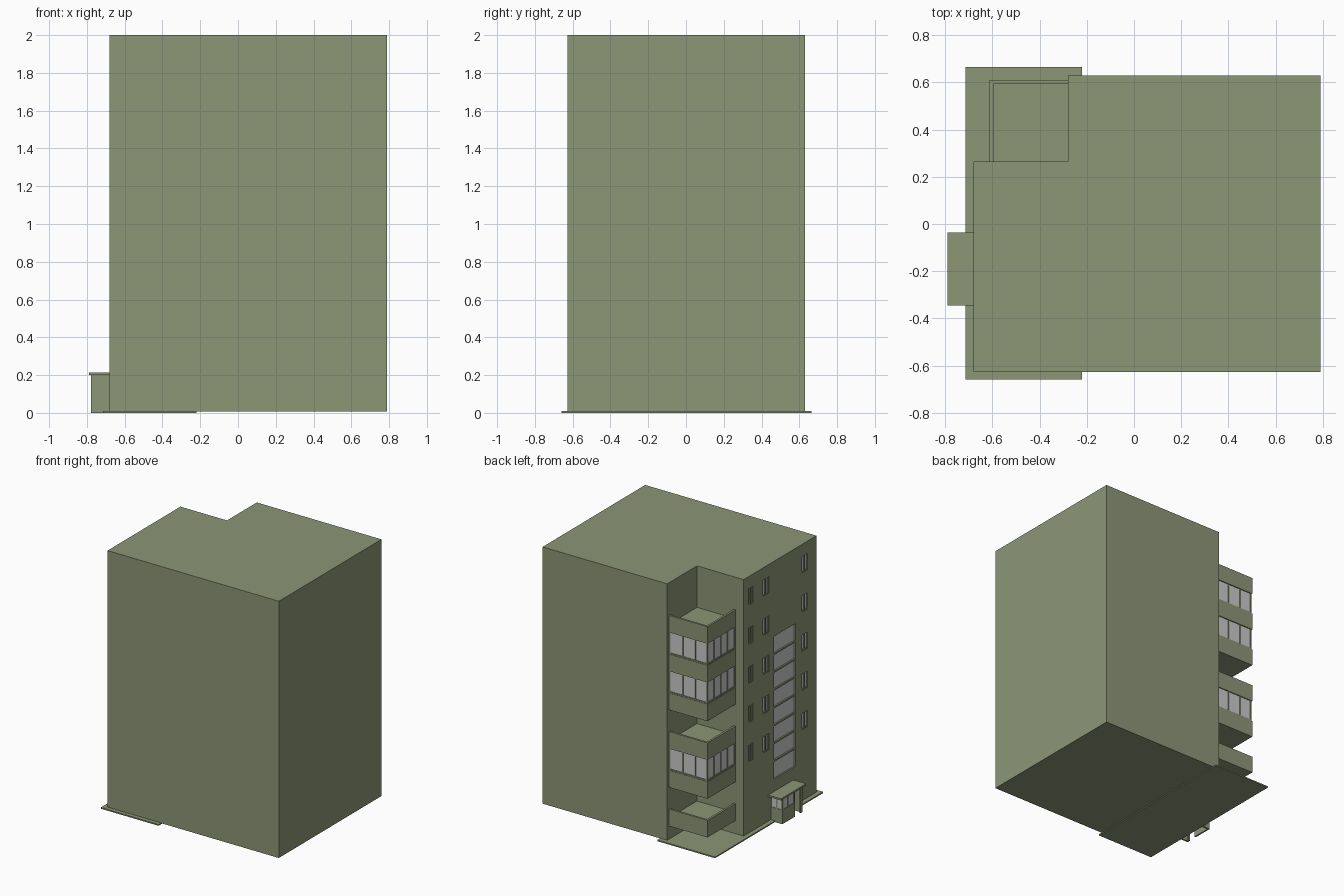
import bpy, bmesh

if "Cube" in bpy.data.objects:
    bpy.data.objects.remove(bpy.data.objects["Cube"])

wall_mat = bpy.data.materials.new("olive_wall")
wall_mat.diffuse_color = (0.264, 0.304, 0.183, 1)
wall_mat.use_nodes = True
wall_mat.node_tree.nodes["Principled BSDF"].inputs["Base Color"].default_value = wall_mat.diffuse_color
FACE_X = -0.68          # plane of the entrance facade
FLOOR = 0.304           # storey height


def boxes(name, items, mat=wall_mat):
    """One object made of boxes (x0, x1, y0, y1, z0, z1)."""
    bm = bmesh.new()
    for x0, x1, y0, y1, z0, z1 in items:
        vs = bmesh.ops.create_cube(bm, size=1)["verts"]
        for v in vs:
            v.co = (x0 + (v.co.x + .5) * (x1 - x0),
                    y0 + (v.co.y + .5) * (y1 - y0),
                    z0 + (v.co.z + .5) * (z1 - z0))
    return finish(name, bm, mat)


def prism(name, outline, z0, z1):
    """Vertical extrusion of a plan outline."""
    bm = bmesh.new()
    f = bm.faces.new([bm.verts.new((x, y, z0)) for x, y in outline])
    r = bmesh.ops.extrude_face_region(bm, geom=[f])
    for v in r["geom"]:
        if isinstance(v, bmesh.types.BMVert):
            v.co.z = z1
    return finish(name, bm, wall_mat)


def finish(name, bm, mat):
    bmesh.ops.recalc_face_normals(bm, faces=bm.faces)
    me = bpy.data.meshes.new(name)
    bm.to_mesh(me)
    bm.free()
    ob = bpy.data.objects.new(name, me)
    bpy.context.collection.objects.link(ob)
    if mat:
        me.materials.append(mat)
    return ob


# ground slab and main block with a notched corner
boxes("ground_slab", [(-0.715, -0.22, -0.66, 0.665, 0, 0.01)])
block = prism("main_block", [(FACE_X, -0.628), (0.79, -0.628), (0.79, 0.63),
                             (-0.28, 0.63), (-0.28, 0.265), (FACE_X, 0.265)], 0.008, 2)

# small windows: three columns over five storeys
recess, frames, glass = [], [], []
D, T = 0.015, 0.007
for yc, w in ((0.178, 0.055), (-0.008, 0.074), (-0.487, 0.08)):
    for k in range(5):
        zc = 1.843 - k * FLOOR
        a, b, c, d = yc - w / 2, yc + w / 2, zc - 0.065, zc + 0.065
        recess.append((FACE_X - 0.02, FACE_X + D, a, b, c, d))
        glass.append((FACE_X + D - 0.004, FACE_X + D + 0.002, a, b, c, d))
        x0, x1 = FACE_X + 0.003, FACE_X + D
        frames += [(x0, x1, a, a + T, c, d), (x0, x1, b - T, b, c, d),
                   (x0, x1, yc - T / 2, yc + T / 2, c, d),
                   (x0, x1, a + T, b - T, c, c + T), (x0, x1, a + T, b - T, d - T, d)]

# tall stairwell glazing with horizontal bars
ya, yb, za, zb = -0.369, -0.105, 0.31, 1.416
recess.append((FACE_X - 0.02, FACE_X + D, ya, yb, za, zb))
glass.append((FACE_X + D - 0.004, FACE_X + D + 0.002, ya, yb, za, zb))
step = (zb - za) / 8
bars = [(FACE_X, FACE_X + D, ya, yb, za + i * step - 0.006, za + i * step + 0.006)
        for i in range(1, 8)]
boxes("window_frames", frames)
boxes("window_glass", glass, None)
boxes("stairwell_bars", bars)

cutter = boxes("window_cutter", recess)
cutter.hide_render = True
cutter.hide_viewport = True
mod = block.modifiers.new("window_recesses", "BOOLEAN")
mod.operation = "DIFFERENCE"
mod.solver = "EXACT"
mod.object = cutter

# corner balconies: floor, two parapets, and glazing on enclosed storeys
BX0, BX1, BY0, BY1, PT = -0.612, -0.28, 0.265, 0.61, 0.016
H = 0.132
for i in range(6):
    top = 1.7475 - 0.3005 * i
    bot = top - H
    boxes(f"balcony_{i + 1}", [
        (BX0 + PT, BX1, BY0, BY1 - PT, bot, top - 0.07),
        (BX0, BX0 + PT, BY0, BY1, bot, top),
        (BX0 + PT, BX1, BY1 - PT, BY1, bot, top)])
    if i not in (0, 1, 3):
        continue
    lo = top - 0.3005          # top of the parapet below
    g = 0.008
    boxes(f"balcony_glass_{i + 1}", [
        (BX0 + g, BX0 + g + 0.004, BY0, BY1 - g, lo, bot),
        (BX0 + g + 0.004, BX1, BY1 - g - 0.004, BY1 - g, lo, bot)], None)
    m = 0.005
    mull = [(BX0 + 0.003, BX0 + PT, BY0, BY1 - 0.003, lo, lo + 0.01),
            (BX0 + PT, BX1, BY1 - PT, BY1 - 0.003, lo, lo + 0.01),
            (BX0 + 0.003, BX0 + PT, BY1 - PT, BY1 - 0.003, lo, bot)]
    for j in range(4):
        y = BY0 + m + j * (BY1 - BY0 - 0.01) / 4
        mull.append((BX0 + 0.003, BX0 + PT, y - m, y + m, lo, bot))
    for j in range(1, 4):
        x = BX0 + j * (BX1 - BX0 - m) / 3
        mull.append((x - m, x + m, BY1 - PT, BY1 - 0.003, lo, bot))
    boxes(f"balcony_mullions_{i + 1}", mull)

# entrance porch: canopy, low glazed walls, side wall and door post
PX, PA, PB, PH, W = -0.778, -0.32, -0.07, 0.2, 0.012
DOOR = -0.215
boxes("porch_canopy", [(-0.79, FACE_X, -0.345, -0.037, PH, 0.213)])
boxes("porch_walls", [
    (PX, FACE_X, PA, PA + W, 0, PH),
    (PX, PX + W, DOOR, PB, 0, 0.11),
    (PX + W, FACE_X, PB - W, PB, 0, 0.11),
    (PX, PX + W, PB - W, PB, 0.11, PH),
    (PX, PX + W, DOOR - W, DOOR, 0, PH),
    (PX, PX + W, (DOOR + PB) / 2 - 0.005, (DOOR + PB) / 2 + 0.005, 0.11, PH),
    (-0.735, -0.725, PB - W, PB, 0.11, PH),
    (PX, PX + W, PA + W, PA + 0.025, 0, PH)])
boxes("porch_glass", [
    (PX + 0.004, PX + 0.008, DOOR, PB - W, 0.11, PH),
    (PX + W, FACE_X, PB - 0.008, PB - 0.004, 0.11, PH)], None)
